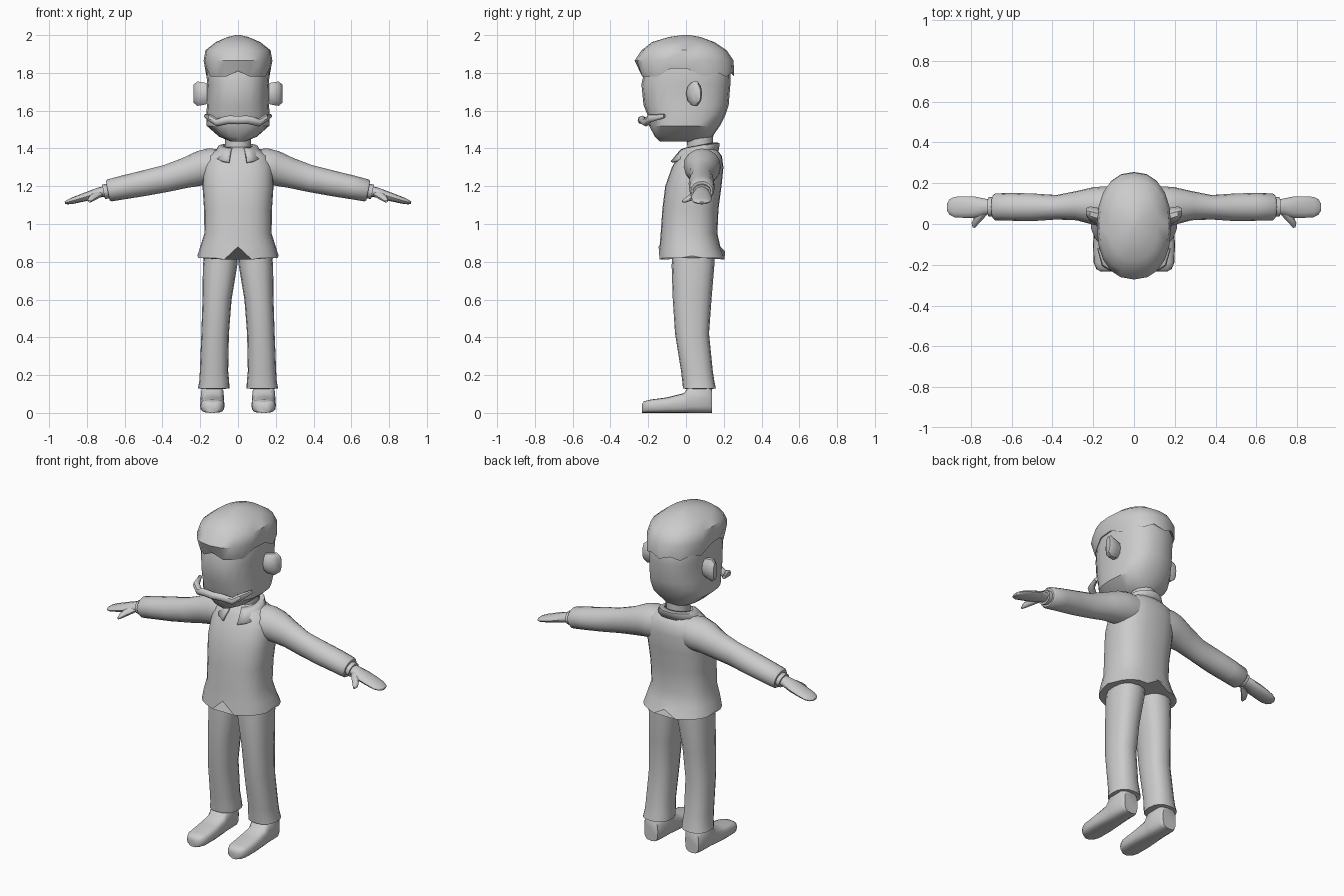
import bpy, bmesh, math
from mathutils import Vector

cube = bpy.data.objects.get("Cube")
if cube:
    bpy.data.objects.remove(cube)

mat = bpy.data.materials.new("plain_grey")
mat.use_nodes = True
GREY = (0.6, 0.6, 0.6, 1)
mat.diffuse_color = GREY
mat.node_tree.nodes["Principled BSDF"].inputs["Base Color"].default_value = GREY


def ring(c, u, v, n=16, p=2.0):
    """Superellipse ring around c, spanned by u and v."""
    c, u, v, pts = Vector(c), Vector(u), Vector(v), []
    for i in range(n):
        a = 2 * math.pi * i / n
        ca, sa = math.cos(a), math.sin(a)
        pts.append(c + u * math.copysign(abs(ca) ** (2 / p), ca)
                   + v * math.copysign(abs(sa) ** (2 / p), sa))
    return pts


def flat(z, x0, x1, y0, y1, n=16, p=2.0):
    """Horizontal ring filling the given bounds."""
    return ring(((x0 + x1) / 2, (y0 + y1) / 2, z),
                ((x1 - x0) / 2, 0, 0), (0, (y1 - y0) / 2, 0), n, p)


def finish(name, bm, angle=45):
    bmesh.ops.recalc_face_normals(bm, faces=bm.faces)
    me = bpy.data.meshes.new(name)
    bm.to_mesh(me)
    bm.free()
    ob = bpy.data.objects.new(name, me)
    bpy.context.collection.objects.link(ob)
    me.materials.append(mat)
    bpy.ops.object.select_all(action='DESELECT')
    ob.select_set(True)
    bpy.context.view_layer.objects.active = ob
    bpy.ops.object.shade_smooth_by_angle(angle=math.radians(angle))
    return ob


def loft(name, rings, side=1, caps=True, closed=True, angle=45):
    """Skin a list of rings; side=-1 mirrors the part to the right."""
    bm = bmesh.new()
    rows = [[bm.verts.new((p.x * side, p.y, p.z)) for p in r] for r in rings]
    n = len(rows[0])
    for a, b in zip(rows, rows[1:]):
        for i in range(n if closed else n - 1):
            j = (i + 1) % n
            bm.faces.new((a[i], a[j], b[j], b[i]))
    if caps:
        bm.faces.new(rows[0])
        bm.faces.new(rows[-1])
    return finish(name, bm, angle)


# Jacket body with a notched, flared hem
jacket = [(0.82, .215, -.145, .208), (0.88, .2, -.14, .182), (0.95, .178, -.134, .166),
          (1.08, .18, -.125, .172), (1.2, .188, -.11, .188), (1.3, .185, -.075, .198),
          (1.36, .165, -.04, .19), (1.4, .1, -.015, .16), (1.41, .06, .02, .13)]
rows = [flat(z, -w, w, a, b, 24, 2.5) for z, w, a, b in jacket]
for i, p in enumerate(rows[0]):
    if i == 18:
        p.z += .06          # front notch
    elif i == 6:
        p.z += .035         # back vent
    elif i in (5, 7, 17, 19):
        p.z -= .008
    elif i in (0, 12):
        p.z += .012
loft("jacket_body", rows)

# Neck
loft("neck", [flat(z, -w, w, .075 - w, .075 + w, 12)
              for z, w in ((1.28, .075), (1.4, .068), (1.5, .07))])

# Open collar folded down over the shoulders
edges = []
for rx, y0, y1, zf, zb in ((.078, -.012, .15, 1.395, 1.425), (.1, -.035, .172, 1.385, 1.425),
                           (.128, -.085, .168, 1.325, 1.39)):
    row = []
    for i in range(17):
        t = math.radians(-90 + 22 + i * (360 - 44) / 16)
        f = (1 - math.sin(t)) / 2
        row.append(Vector((rx * math.cos(t), (y0 + y1) / 2 + (y1 - y0) / 2 * math.sin(t),
                           zb + (zf - zb) * f)))
    edges.append(row)
collar = loft("collar", edges, caps=False, closed=False)
mod = collar.modifiers.new("thickness", 'SOLIDIFY')
mod.thickness = .014
mod.offset = 0

# Head, jaw to crown
head = [(1.437, .04, -.14, .1), (1.462, .1, -.165, .14), (1.52, .166, -.195, .18),
        (1.58, .168, -.205, .21), (1.63, .164, -.225, .226), (1.74, .163, -.236, .235),
        (1.8, .168, -.222, .236), (1.9, .15, -.2, .2)]
loft("head", [flat(z, -w, w, a, b, 20, 2.5) for z, w, a, b in head], angle=35)

# Hair cap with a jagged overhanging rim
hair = [(1.83, .15, -.2, .215), (1.81, .174, -.242, .255), (1.865, .182, -.272, .252),
        (1.92, .172, -.235, .215), (1.963, .118, -.18, .15), (1.99, .055, -.09, .075),
        (2.0, .012, -.02, .02)]
rows = [flat(z, -w, w, a, b, 20, 2.3) for z, w, a, b in hair]
for i, p in enumerate(rows[1]):
    if p.y > .05:
        p.z += -.03 if i % 2 else -.008
    elif p.y > -.12:
        p.z += .012
    elif abs(p.x) > .06:
        p.z -= .03
loft("hair", rows, angle=40)

# Moustache wrapping the front of the face
path = [(-.172, -.115, 1.572), (-.145, -.19, 1.56), (-.11, -.212, 1.538), (-.05, -.232, 1.552),
        (0, -.236, 1.55), (.05, -.232, 1.552), (.11, -.212, 1.538), (.145, -.19, 1.56),
        (.172, -.115, 1.572)]
rows = []
for i, c in enumerate(path):
    k = .01 if i in (0, len(path) - 1) else .02
    out = Vector((c[0], c[1], 0)).normalized()
    rows.append(ring(c, out * k, (0, 0, k * 1.1), 8))
loft("moustache", rows)

for s, label in ((1, "left"), (-1, "right")):
    # Ear: flared outward toward the back
    loft(label + "_ear", [ring((x, y, 1.69), (0, w, 0), (0, 0, h), 10)
                          for x, y, w, h in ((.14, .04, .03, .05), (.18, .04, .04, .062),
                                             (.215, .05, .036, .068), (.236, .06, .018, .05))], s)

    # Sleeve from the shoulder to the cuff
    sleeve = [(.06, .09, 1.31, .09, .085), (.14, .085, 1.302, .1, .098),
              (.2, .088, 1.295, .092, .09), (.28, .09, 1.27, .072, .078),
              (.38, .082, 1.241, .06, .07), (.5, .082, 1.215, .068, .066),
              (.6, .084, 1.195, .068, .062), (.68, .084, 1.178, .066, .058),
              (.69, .084, 1.176, .058, .05)]
    loft(label + "_sleeve", [ring((x, y, z), (0, a, 0), (b * .2, 0, b))
                             for x, y, z, a, b in sleeve], s)

    # Shirt cuff showing below the sleeve
    loft(label + "_cuff", [ring((x, .084, z), (0, r, 0), (.008, 0, r * .8), 12)
                           for x, z, r in ((.66, 1.18, .048), (.712, 1.17, .048))], s)

    # Mitten hand and thumb
    hand = [(.69, .084, 1.174, .034, .028), (.73, .084, 1.168, .04, .026),
            (.78, .082, 1.152, .052, .024), (.83, .083, 1.137, .053, .02),
            (.88, .083, 1.122, .05, .016), (.905, .083, 1.115, .038, .011),
            (.916, .083, 1.112, .018, .006)]
    loft(label + "_hand", [ring((x, y, z), (0, a, 0), (b * .3, 0, b), 12)
                           for x, y, z, a, b in hand], s)
    loft(label + "_thumb", [ring(c, (r, r * .4, 0), (0, 0, r), 8)
                            for c, r in (((.735, .06, 1.16), .02), ((.765, .025, 1.142), .019),
                                         ((.782, 0, 1.128), .014), ((.786, -.018, 1.12), .006))], s)

    # Trouser leg with a wider turn-up
    leg = [(.88, 0, .175, -.07, .15), (.78, .004, .186, -.076, .15), (.6, .034, .188, -.07, .135),
           (.42, .048, .194, -.058, .122), (.22, .052, .202, -.026, .142),
           (.17, .047, .205, -.02, .15), (.13, .045, .212, -.016, .158), (.127, .07, .19, 0, .14)]
    loft(label + "_trouser_leg", [flat(*row, p=2.4) for row in leg], s)

    # Shoe, heel to toe
    shoe = [(.138, .045, .13), (.115, .06, .155), (.02, .062, .15), (-.01, .06, .105),
            (-.1, .065, .082), (-.19, .062, .07), (-.222, .048, .062), (-.234, .025, .045)]
    loft(label + "_shoe", [ring((.136, y, h / 2), (w, 0, 0), (0, 0, h / 2), 16, 3.2)
                           for y, w, h in shoe], s)
